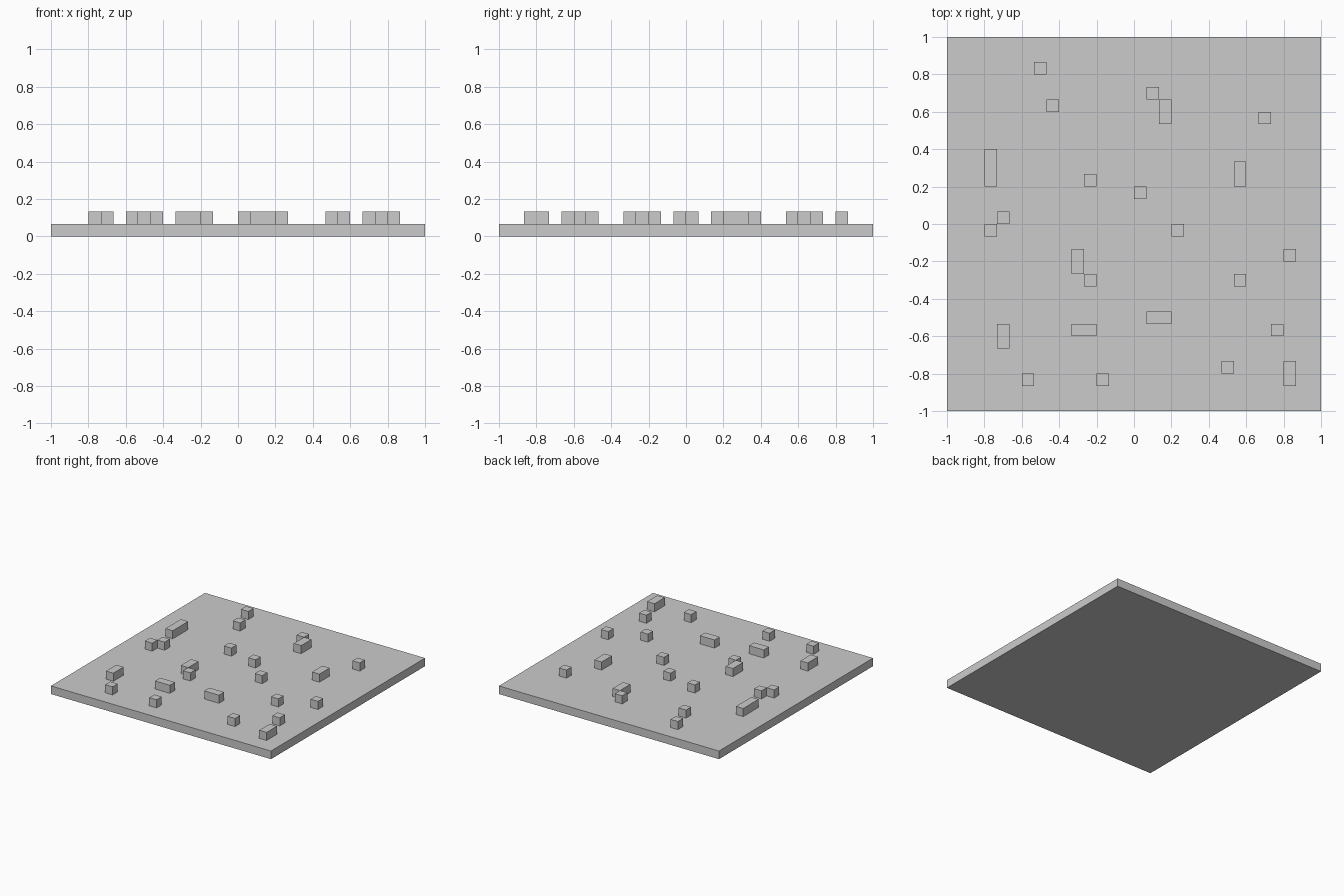
import bpy
import bmesh
from mathutils import Matrix, Vector

if "Cube" in bpy.data.objects:
    bpy.data.objects.remove(bpy.data.objects["Cube"])

CELL = 2 / 30  # the board is a 30 x 30 grid of cubes, one cube thick


def add_box(bm, lo, hi):
    lo, hi = Vector(lo), Vector(hi)
    size = hi - lo
    bmesh.ops.create_cube(bm, size=1, matrix=Matrix.Translation((lo + hi) / 2)
                          @ Matrix.Diagonal((*size, 1)))


def box_object(name, lo, hi):
    bm = bmesh.new()
    add_box(bm, lo, hi)
    mesh = bpy.data.meshes.new(name)
    bm.to_mesh(mesh)
    bm.free()
    obj = bpy.data.objects.new(name, mesh)
    bpy.context.collection.objects.link(obj)
    return obj


def raised_block(name, col, row, cols=1, rows=1):
    x, y = -1 + col * CELL, -1 + row * CELL
    return box_object(name, (x, y, CELL),
                      (x + cols * CELL, y + rows * CELL, 2 * CELL))


# Base slab
box_object("base_slab", (-1, -1, 0), (1, 1, CELL))

# Single cubes (column, row)
cubes = [(7, 27), (8, 24), (16, 25), (25, 23), (11, 18), (15, 17),
         (4, 15), (3, 14), (18, 14), (11, 10), (23, 10), (27, 12),
         (26, 6), (6, 2), (12, 2), (22, 3)]
for n, (col, row) in enumerate(cubes, 1):
    raised_block(f"small_cube_{n}", col, row)

# Longer blocks (column, row, columns wide, rows deep)
bars = [(17, 23, 1, 2), (3, 18, 1, 3), (23, 18, 1, 2), (10, 11, 1, 2),
        (4, 5, 1, 2), (10, 6, 2, 1), (16, 7, 2, 1), (27, 2, 1, 2)]
for n, bar in enumerate(bars, 1):
    raised_block(f"long_block_{n}", *bar)
